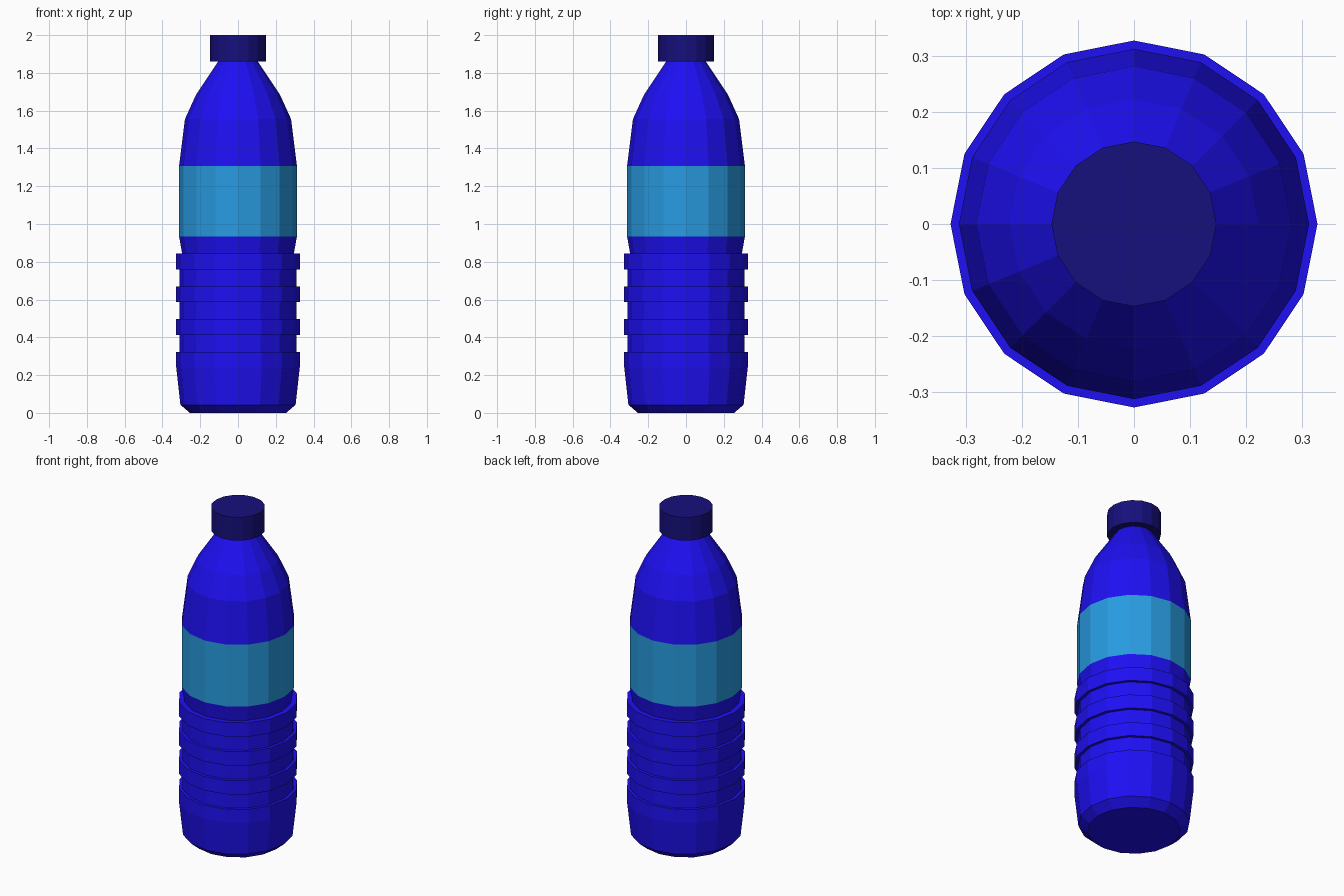
import bpy, bmesh, math

if "Cube" in bpy.data.objects:
    bpy.data.objects.remove(bpy.data.objects["Cube"])

SIDES = 16


def material(name, rgb):
    m = bpy.data.materials.new(name)
    m.diffuse_color = (*rgb, 1)
    m.use_nodes = True
    m.node_tree.nodes["Principled BSDF"].inputs["Base Color"].default_value = m.diffuse_color
    return m


def lathe(name, profile, mat, cap_bottom=False, cap_top=False):
    """Revolve (radius, z) points, listed bottom to top, around the z axis."""
    bm = bmesh.new()
    rings = []
    for r, z in profile:
        rings.append([bm.verts.new((r * math.cos(a), r * math.sin(a), z))
                      for a in (2 * math.pi * i / SIDES for i in range(SIDES))])
    for lo, hi in zip(rings, rings[1:]):
        for i in range(SIDES):
            j = (i + 1) % SIDES
            bm.faces.new((lo[i], lo[j], hi[j], hi[i]))
    if cap_bottom:
        bm.faces.new(rings[0][::-1])
    if cap_top:
        bm.faces.new(rings[-1])
    mesh = bpy.data.meshes.new(name)
    bm.to_mesh(mesh)
    bm.free()
    mesh.materials.append(mat)
    obj = bpy.data.objects.new(name, mesh)
    bpy.context.collection.objects.link(obj)
    return obj


body_blue = material("body_blue", (0.013, 0.005, 0.9))
label_blue = material("label_blue", (0.021, 0.33, 0.75))
cap_blue = material("cap_blue", (0.008, 0.005, 0.2))

# Ribbed lower body: base, three raised rings, then taper up to the label
R_RING, R_GROOVE, R_LABEL = 0.327, 0.309, 0.312
lower = [(0.255, 0), (0.305, 0.043), (R_RING, 0.24), (R_RING, 0.322)]
for k in range(3):
    z0 = 0.412 + 0.174 * k
    lower += [(R_GROOVE, z0 - 0.09), (R_GROOVE, z0), (R_RING, z0), (R_RING, z0 + 0.084)]
lower += [(0.296, 0.844), (R_LABEL, 0.935)]
lathe("lower_body", lower, body_blue, cap_bottom=True)

# Label band
lathe("label", [(R_LABEL, 0.935), (R_LABEL, 1.308)], label_blue)

# Shoulder and neck
lathe("shoulder", [(R_LABEL, 1.308), (0.281, 1.555), (0.222, 1.685),
                   (0.105, 1.86), (0.105, 1.88)], body_blue)

# Screw cap
lathe("cap", [(0.147, 1.86), (0.147, 2.0)], cap_blue, cap_bottom=True, cap_top=True)
